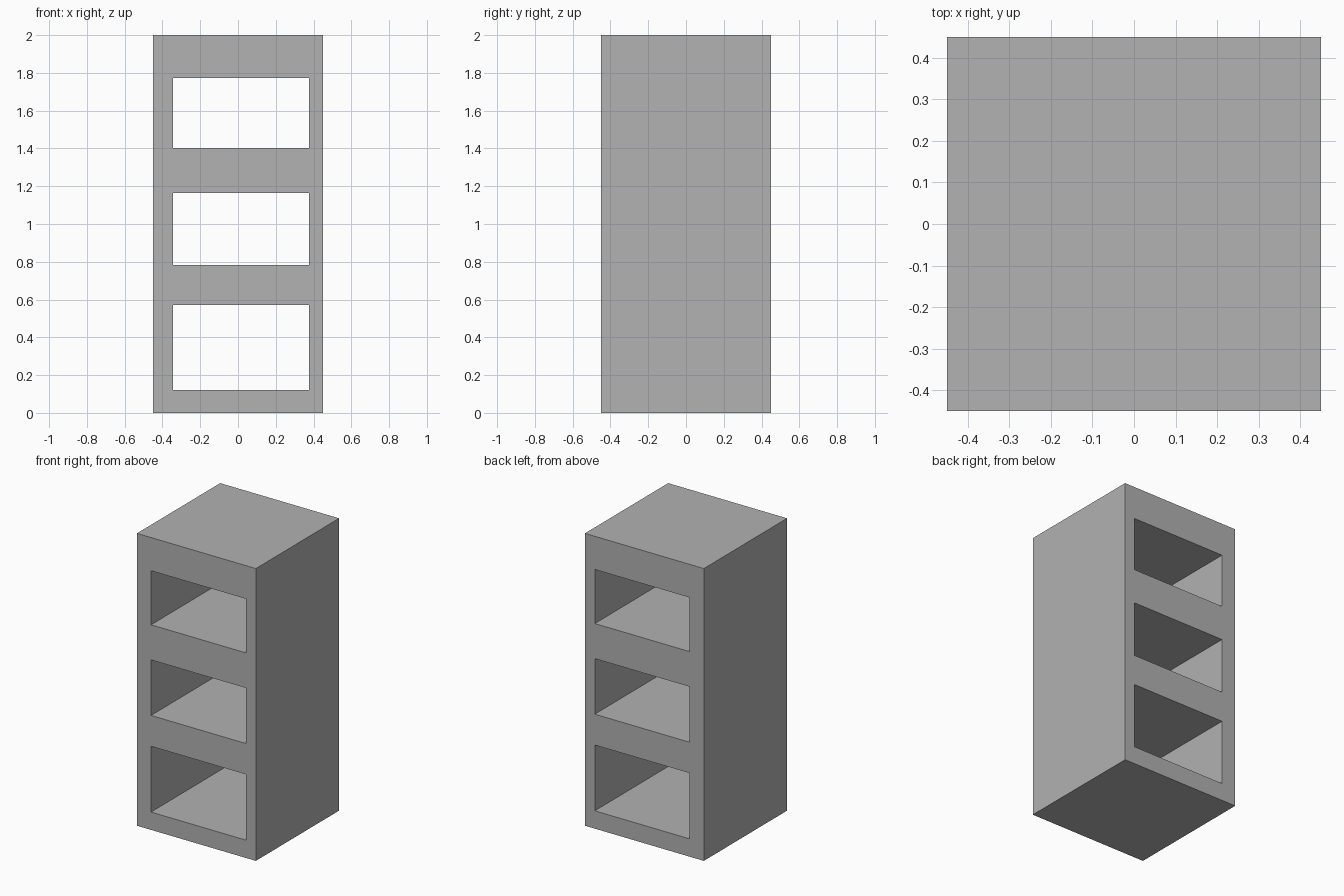
import bpy

default = bpy.data.objects.get("Cube")
if default:
    bpy.data.objects.remove(default, do_unlink=True)

WIDTH, DEPTH, HEIGHT = 0.9, 0.9, 2.0
LEFT, RIGHT = -0.343, 0.375
OPENINGS = {"lower": (0.122, 0.572), "middle": (0.783, 1.163), "upper": (1.403, 1.773)}


def box(name, x, y, z):
    """Box spanning the given (low, high) ranges."""
    bpy.ops.mesh.primitive_cube_add(size=1)
    obj = bpy.context.object
    obj.name = name
    for v in obj.data.vertices:
        v.co = [(lo + hi) / 2 + c * (hi - lo) for c, (lo, hi) in zip(v.co, (x, y, z))]
    return obj


# Plain grey material
grey = bpy.data.materials.new("grey")
grey.use_nodes = True
colour = (0.445, 0.445, 0.445, 1)
grey.diffuse_color = colour
grey.node_tree.nodes["Principled BSDF"].inputs["Base Color"].default_value = colour

# Solid shelf block
shelf = box("shelf_body", (-WIDTH / 2, WIDTH / 2), (-DEPTH / 2, DEPTH / 2), (0, HEIGHT))
shelf.data.materials.append(grey)

# Three compartments cut straight through from front to back
for level, z_range in OPENINGS.items():
    cutter = box(level + "_compartment_cutter", (LEFT, RIGHT), (-DEPTH, DEPTH), z_range)
    cutter.data.materials.append(grey)
    cutter.hide_render = True
    cut = shelf.modifiers.new(level + "_compartment", "BOOLEAN")
    cut.operation = "DIFFERENCE"
    cut.solver = "EXACT"
    cut.object = cutter
    bpy.context.view_layer.objects.active = shelf
    bpy.ops.object.modifier_apply(modifier=cut.name)
    bpy.data.objects.remove(cutter, do_unlink=True)
